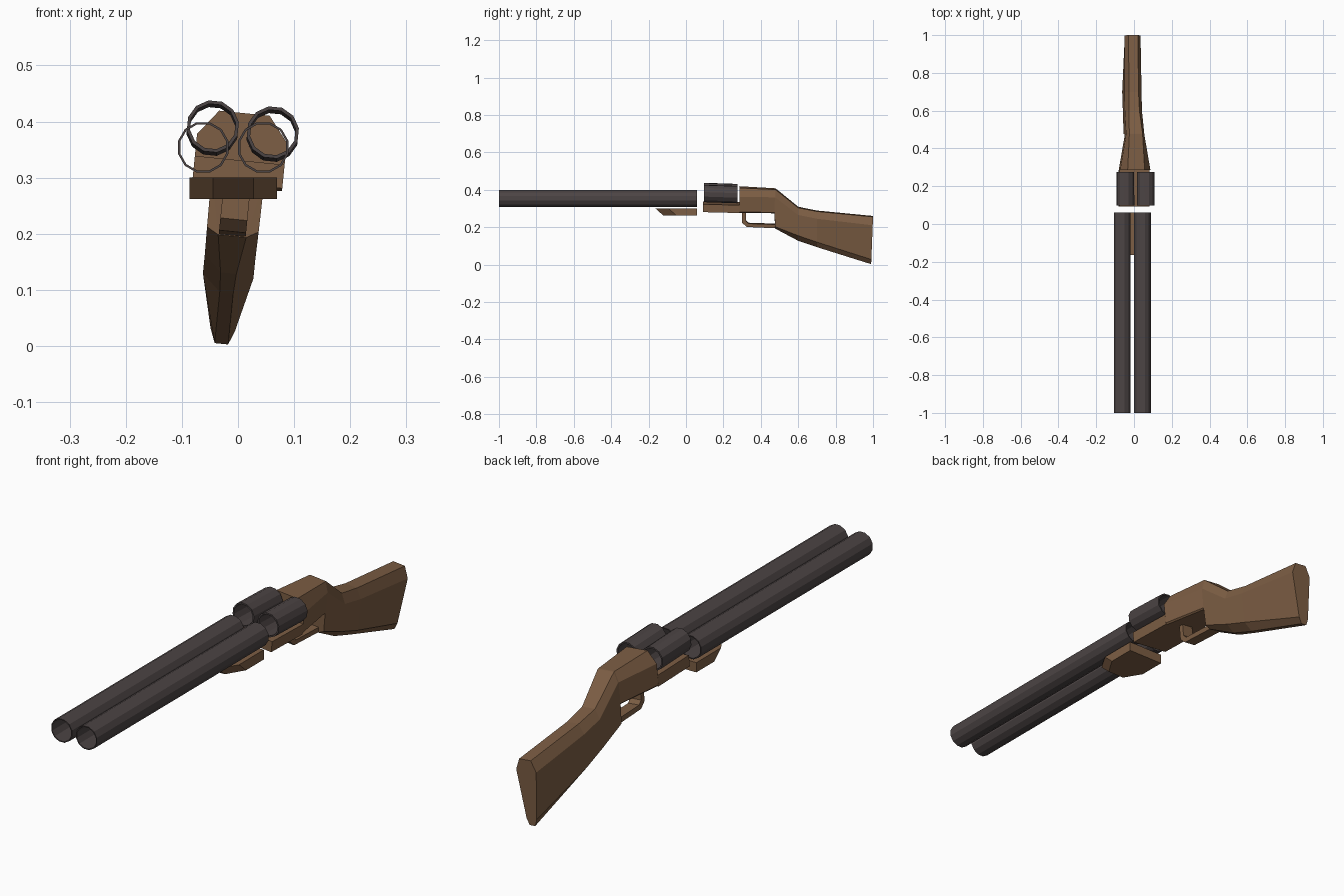
import bpy, bmesh, math

if "Cube" in bpy.data.objects:
    bpy.data.objects.remove(bpy.data.objects["Cube"])


def material(name, rgb):
    m = bpy.data.materials.new(name)
    m.diffuse_color = (*rgb, 1)
    m.use_nodes = True
    m.node_tree.nodes["Principled BSDF"].inputs["Base Color"].default_value = m.diffuse_color
    return m


WOOD = material("brown wood", (0.205, 0.112, 0.058))
STEEL = material("dark steel", (0.072, 0.058, 0.058))


def rolled(u, y, z):
    """The rear half of the gun is rolled slightly about its length."""
    return (-0.03 + 0.1 * z + u, y, z - 0.1 * u)


def straight(u, y, z):
    return (u - 0.0085, y, z)


def loft(name, rings, mat, place, closed=False):
    """Skin a list of (u, y, z) rings; closed joins the last ring to the first."""
    bm = bmesh.new()
    rows = [[bm.verts.new(place(*p)) for p in ring] for ring in rings]
    n = len(rows[0])
    pairs = list(zip(rows, rows[1:])) + ([(rows[-1], rows[0])] if closed else [])
    for a, b in pairs:
        for i in range(n):
            j = (i + 1) % n
            bm.faces.new((a[i], a[j], b[j], b[i]))
    if not closed:
        bm.faces.new(rows[0])
        bm.faces.new(rows[-1])
    bmesh.ops.recalc_face_normals(bm, faces=bm.faces)
    mesh = bpy.data.meshes.new(name)
    bm.to_mesh(mesh)
    bm.free()
    mesh.materials.append(mat)
    obj = bpy.data.objects.new(name, mesh)
    bpy.context.collection.objects.link(obj)
    return obj


def tube(name, u, y0, z0, y1, z1, r, wall, place):
    """Open twelve-sided pipe with an inner wall."""
    def ring(rad, y, z):
        angles = [math.radians(15 + 30 * k) for k in range(12)]
        return [(u + rad * math.cos(a), y, z + rad * math.sin(a)) for a in angles]
    rings = [ring(r, y0, z0), ring(r, y1, z1),
             ring(r - wall, y1, z1), ring(r - wall, y0, z0)]
    loft(name, rings, STEEL, place, closed=True)


# Barrels and the tilted chambers behind them
for side, s in (("left", -1), ("right", 1)):
    tube(side + "_barrel", s * 0.0535, -1.0, 0.354, 0.06, 0.354, 0.0463, 0.004, straight)
    tube(side + "_chamber", s * 0.0535, 0.097, 0.386, 0.275, 0.380, 0.0468, 0.006, rolled)

# Fore-end: tapered plan, bottom shorter than top
def plan(z, tip):
    half = [(0.078, 0.06), (0.078, tip + 0.07), (0.036, tip)]
    pts = half + [(-x, y) for x, y in reversed(half)]
    return [(x, y, z) for x, y in pts]


loft("fore_end", [plan(0.262, -0.12), plan(0.30, -0.163)], WOOD, straight)

# Receiver and stock: eight-sided sections, each (y bottom, y top) then four (half width, z)
sections = [
    (0.285, 0.285, (0.074, 0.284), (0.080, 0.290), (0.080, 0.370), (0.045, 0.415)),
    (0.473, 0.476, (0.042, 0.279), (0.047, 0.284), (0.048, 0.365), (0.035, 0.405)),
    (0.476, 0.480, (0.025, 0.196), (0.046, 0.208), (0.048, 0.363), (0.035, 0.404)),
    (0.598, 0.600, (0.014, 0.130), (0.045, 0.160), (0.045, 0.270), (0.028, 0.307)),
    (0.700, 0.700, (0.012, 0.095), (0.045, 0.125), (0.045, 0.250), (0.025, 0.287)),
    (0.990, 1.000, (0.012, 0.004), (0.022, 0.030), (0.043, 0.215), (0.025, 0.258)),
]
rings = []
for yb, yt, *half in sections:
    zb, zt = half[0][1], half[-1][1]
    right = [(w, yb + (yt - yb) * (z - zb) / (zt - zb), z) for w, z in half]
    rings.append(right + [(-w, y, z) for w, y, z in reversed(right)])
loft("receiver_and_stock", rings, WOOD, rolled)

# Tray under the chambers
tray = [[(-0.08, y, zb), (0.08, y, zb), (0.08, y, zt), (-0.08, y, zt)]
        for y, zb, zt in ((0.092, 0.289, 0.331), (0.286, 0.284, 0.326))]
loft("chamber_tray", tray, WOOD, rolled)

# Trigger guard: a strip following outer and inner outlines
outer = [(0.300, 0.290), (0.300, 0.226), (0.325, 0.204), (0.480, 0.197)]
inner = [(0.320, 0.290), (0.320, 0.236), (0.334, 0.222), (0.480, 0.217)]
guard = [[(-0.024, *o), (0.024, *o), (0.024, *i), (-0.024, *i)]
         for o, i in zip(outer, inner)]
loft("trigger_guard", guard, WOOD, rolled)
